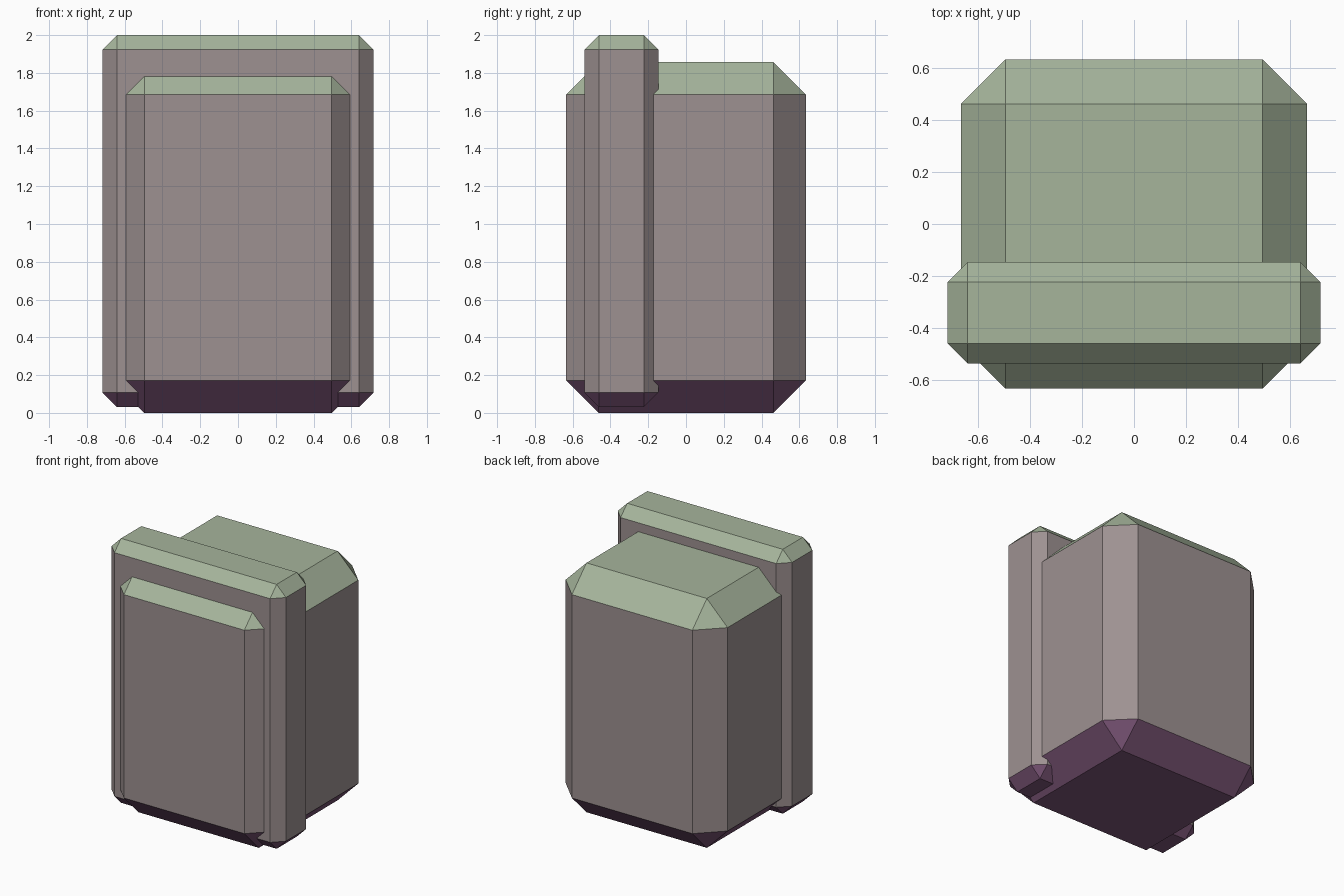
import bpy, bmesh
from mathutils import Vector

if "Cube" in bpy.data.objects:
    bpy.data.objects.remove(bpy.data.objects["Cube"])


def material(name, color):
    m = bpy.data.materials.new(name)
    m.diffuse_color = (*color, 1)
    m.use_nodes = True
    m.node_tree.nodes["Principled BSDF"].inputs["Base Color"].default_value = m.diffuse_color
    return m


MATS = [material("mauve_grey_sides", (0.34, 0.285, 0.285)),
        material("sage_top", (0.38, 0.46, 0.33)),
        material("plum_underside", (0.20, 0.09, 0.185))]


def chamfered_block(name, lo, hi, chamfer):
    """Box between two corners, every edge cut flat, coloured by facing."""
    lo, hi = Vector(lo), Vector(hi)
    bm = bmesh.new()
    bmesh.ops.create_cube(bm, size=1)
    bmesh.ops.scale(bm, vec=hi - lo, verts=bm.verts)
    bmesh.ops.translate(bm, vec=(lo + hi) / 2, verts=bm.verts)
    bmesh.ops.bevel(bm, geom=bm.edges[:], offset=chamfer, offset_type='OFFSET',
                    segments=1, profile=0.5, affect='EDGES')
    bm.normal_update()
    for f in bm.faces:
        f.material_index = 1 if f.normal.z > 0.1 else 2 if f.normal.z < -0.1 else 0
    me = bpy.data.meshes.new(name)
    bm.to_mesh(me)
    bm.free()
    for m in MATS:
        me.materials.append(m)
    ob = bpy.data.objects.new(name, me)
    bpy.context.collection.objects.link(ob)
    return ob


# Main block
chamfered_block("main_block", (-0.667, -0.634, 0.0), (0.667, 0.634, 1.857), 0.171)
# Taller, wider slab wrapped around the block near the front
chamfered_block("front_band", (-0.718, -0.538, 0.031), (0.718, -0.146, 2.0), 0.077)
